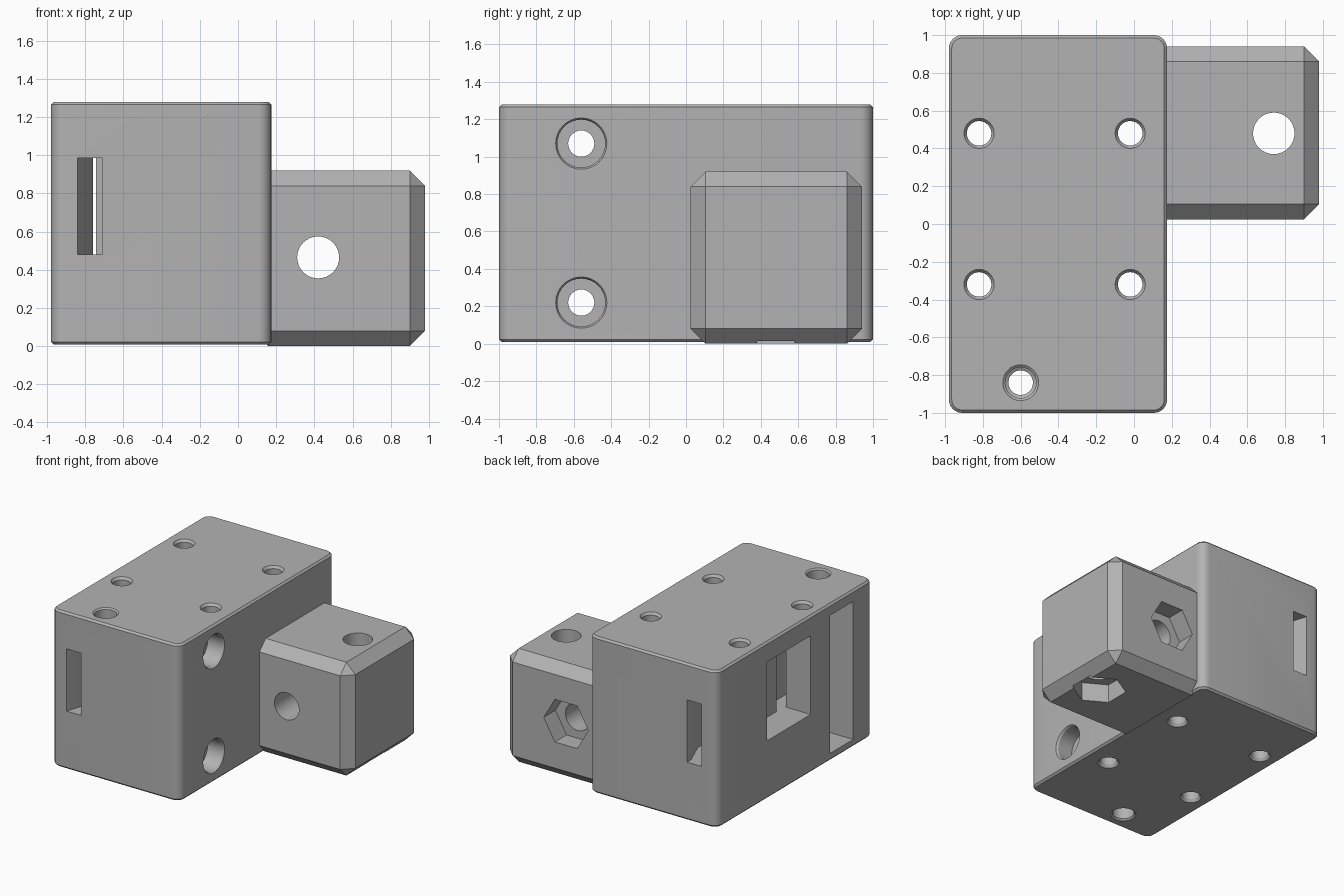
import bpy, bmesh, math
from mathutils import Matrix, Vector

if "Cube" in bpy.data.objects:
    bpy.data.objects.remove(bpy.data.objects["Cube"], do_unlink=True)

grey = bpy.data.materials.new("plain grey")
grey.use_nodes = True
COLOUR = (0.45, 0.45, 0.45, 1)
grey.diffuse_color = COLOUR
grey.node_tree.nodes["Principled BSDF"].inputs["Base Color"].default_value = COLOUR

AXES = {"X": Matrix.Rotation(math.pi / 2, 4, "Y"),
        "Y": Matrix.Rotation(-math.pi / 2, 4, "X"),
        "Z": Matrix.Identity(4)}


def finish(bm, name):
    bmesh.ops.recalc_face_normals(bm, faces=bm.faces)
    mesh = bpy.data.meshes.new(name)
    bm.to_mesh(mesh)
    bm.free()
    mesh.materials.append(grey)
    ob = bpy.data.objects.new(name, mesh)
    bpy.context.collection.objects.link(ob)
    return ob


def box_mesh(lo, hi):
    bm = bmesh.new()
    lo, hi = Vector(lo), Vector(hi)
    size = Matrix.Diagonal((*(hi - lo), 1))
    bmesh.ops.create_cube(bm, size=1, matrix=Matrix.Translation((lo + hi) / 2) @ size)
    return bm


def box(name, lo, hi):
    return finish(box_mesh(lo, hi), name)


def turned(name, axis, centre, rings, sides=32, spin=0):
    """Closed solid along an axis from (distance, radius) rings."""
    bm = bmesh.new()
    loops = []
    for d, r in rings:
        angles = [spin + math.tau * i / sides for i in range(sides)]
        loops.append([bm.verts.new((r * math.cos(a), r * math.sin(a), d)) for a in angles])
    for a, b in zip(loops, loops[1:]):
        for i in range(sides):
            j = (i + 1) % sides
            bm.faces.new((a[i], a[j], b[j], b[i]))
    bm.faces.new(loops[0])
    bm.faces.new(loops[-1])
    bm.transform(Matrix.Translation(centre) @ AXES[axis])
    return finish(bm, name)


def plan_prism(name, outline, z0, z1):
    """Vertical prism from an outline in the ground plane."""
    bm = bmesh.new()
    face = bm.faces.new([bm.verts.new((x, y, z0)) for x, y in outline])
    top = bmesh.ops.extrude_face_region(bm, geom=[face])["geom"]
    bmesh.ops.translate(bm, vec=(0, 0, z1 - z0),
                        verts=[v for v in top if isinstance(v, bmesh.types.BMVert)])
    return finish(bm, name)


def carve(ob, cutters):
    for cutter in cutters:
        cutter.hide_render = True
        mod = ob.modifiers.new("cut", "BOOLEAN")
        mod.operation = "DIFFERENCE"
        mod.solver = "EXACT"
        mod.object = cutter
    bpy.context.view_layer.update()
    graph = bpy.context.evaluated_depsgraph_get()
    mesh = bpy.data.meshes.new_from_object(ob.evaluated_get(graph))
    ob.modifiers.clear()
    ob.data = mesh
    for cutter in cutters:
        bpy.data.objects.remove(cutter, do_unlink=True)


def shade(ob):
    bpy.ops.object.select_all(action="DESELECT")
    ob.select_set(True)
    bpy.context.view_layer.objects.active = ob
    bpy.ops.object.shade_smooth_by_angle(angle=math.radians(30))


# Main body: rounded uprights and finely chamfered rims
BOTTOM, TOP = 0.008, 1.28
bm = box_mesh((-0.98, -1, BOTTOM), (0.175, 1, TOP))
uprights = [e for e in bm.edges if abs(e.verts[0].co.z - e.verts[1].co.z) > 0.5]
bmesh.ops.bevel(bm, geom=uprights, offset=0.07, segments=6, profile=0.5, affect="EDGES")
rims = [e for e in bm.edges if abs(e.verts[0].co.z - e.verts[1].co.z) < 0.01]
bmesh.ops.bevel(bm, geom=rims, offset=0.015, segments=1, affect="EDGES")
body = finish(bm, "main_body")

cuts = []
# Four screw holes with countersunk mouths
for x in (-0.82, -0.02):
    for y in (-0.32, 0.48):
        cuts.append(turned("screw_hole", "Z", (x, y, 0), [
            (-0.05, 0.08), (BOTTOM, 0.08), (0.03, 0.065),
            (TOP - 0.02, 0.065), (TOP, 0.08), (TOP + 0.05, 0.08)]))
# Stepped rod hole near the front
cuts.append(turned("rod_hole", "Z", (-0.6, -0.84, 0), [
    (-0.05, 0.095), (BOTTOM, 0.095), (0.02, 0.082), (0.15, 0.082), (0.16, 0.065),
    (TOP - 0.16, 0.065), (TOP - 0.15, 0.082), (TOP - 0.01, 0.082),
    (TOP, 0.095), (TOP + 0.05, 0.095)]))
# Cross bolts with round recesses, ending in a tall side slot
for z in (0.22, 1.07):
    cuts.append(turned("cross_bolt_hole", "X", (0, -0.56, z), [
        (-0.8, 0.07), (0.03, 0.07), (0.03, 0.128), (0.16, 0.128),
        (0.175, 0.137), (0.25, 0.137)]))
cuts.append(box("side_slot", (-1.1, -0.745, 0.07), (-0.68, -0.45, 1.19)))
# Window and the angled strap channels at both ends
cuts.append(box("window", (-1.1, -0.2, 0.481), (-0.55, 0.36, 1.12)))
for s, inner in ((-1, 0.1), (1, 0.3)):
    cuts.append(plan_prism("strap_channel", [
        (-0.85, s * 1.03), (-0.71, s * 1.03), (-0.71, s * 0.95), (-0.63, s * 0.75),
        (-0.63, s * inner), (-0.76, s * inner), (-0.76, s * 0.75), (-0.84, s)], 0.48, 0.985))
carve(body, cuts)
shade(body)

# Post inside the window that the strap wraps around
post = box("strap_post", (-0.745, -0.1, 0.47), (-0.54, 0.26, 1.13))

# Side block: a chamfered cube on the left flank
bm = box_mesh((0.08, 0.025, 0), (0.98, 0.94, 0.92))
bmesh.ops.bevel(bm, geom=bm.edges[:], offset=0.08, segments=1, affect="EDGES")
block = finish(bm, "side_block")
carve(block, [
    turned("upright_hole", "Z", (0.74, 0.48, 0), [(-0.1, 0.11), (1, 0.11)]),
    turned("upright_nut_trap", "Z", (0.74, 0.48, 0), [(-0.1, 0.2), (0.15, 0.2)], 6, math.pi / 2),
    turned("level_hole", "Y", (0.42, 0, 0.465), [(-0.1, 0.11), (1.1, 0.11)]),
    turned("level_nut_trap", "Y", (0.42, 0, 0.465), [(0.79, 0.2), (1.1, 0.2)], 6)])
shade(block)
